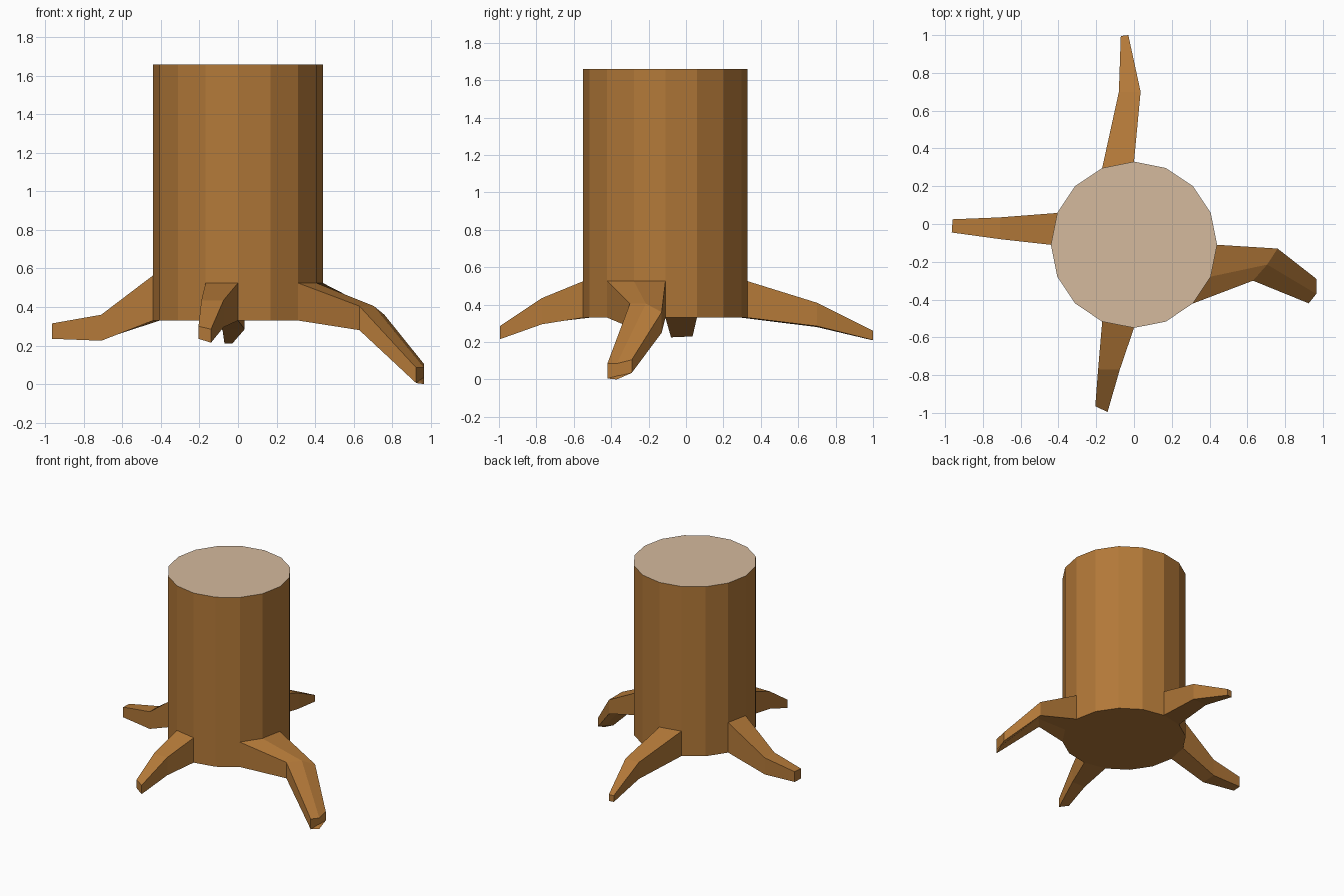
import bpy, bmesh, math

if "Cube" in bpy.data.objects:
    bpy.data.objects.remove(bpy.data.objects["Cube"])


def material(name, color):
    m = bpy.data.materials.new(name)
    m.diffuse_color = (*color, 1)
    m.use_nodes = True
    m.node_tree.nodes["Principled BSDF"].inputs["Base Color"].default_value = m.diffuse_color
    return m


BARK = material("bark", (0.45, 0.19, 0.04))
WOOD = material("cut_wood", (0.66, 0.49, 0.34))
SIDES, RADIUS, CENTER_Y, BASE, TOP = 16, 0.44, -0.11, 0.33, 1.66


def rim(i):
    a = 2 * math.pi * i / SIDES
    return RADIUS * math.cos(a), CENTER_Y + RADIUS * math.sin(a)


def finish(name, bm, materials):
    bmesh.ops.recalc_face_normals(bm, faces=bm.faces)
    mesh = bpy.data.meshes.new(name)
    bm.to_mesh(mesh)
    bm.free()
    for m in materials:
        mesh.materials.append(m)
    bpy.context.collection.objects.link(bpy.data.objects.new(name, mesh))


def loft(name, loops, cap_start=False, materials=(BARK,), end_material=0):
    bm = bmesh.new()
    rings = [[bm.verts.new(p) for p in loop] for loop in loops]
    for a, b in zip(rings, rings[1:]):
        for i in range(len(a)):
            j = (i + 1) % len(a)
            bm.faces.new((a[i], a[j], b[j], b[i]))
    if cap_start:
        bm.faces.new(rings[0])
    bm.faces.new(rings[-1]).material_index = end_material
    finish(name, bm, materials)


def root(name, rim_ids, base_top, sections):
    # Starts on the trunk facets; sections hold columns of (x, y, top z, bottom z)
    start = [(*rim(i), base_top, BASE) for i in rim_ids]
    loops = []
    for cols in [start] + sections:
        loops.append([c[:3] for c in cols] + [(c[0], c[1], c[3]) for c in reversed(cols)])
    loft(name, loops)


# Trunk with pale cut top
loft("trunk", [[(*rim(i), z) for i in range(SIDES)] for z in (BASE, TOP)],
     cap_start=True, materials=(BARK, WOOD), end_material=1)

# Four bent, tapering roots
root("back_root", (5, 4), 0.525, [
    [(-0.08, 0.70, 0.41, 0.28), (0.035, 0.70, 0.41, 0.285)],
    [(-0.07, 0.995, 0.26, 0.21), (-0.03, 1.0, 0.26, 0.21)]])
root("left_root", (7, 8), 0.565, [
    [(-0.71, 0.035, 0.36, 0.23), (-0.71, -0.08, 0.36, 0.225)],
    [(-0.96, 0.025, 0.315, 0.235), (-0.965, -0.045, 0.315, 0.235)]])
root("front_root", (11, 12), 0.525, [
    [(-0.19, -0.77, 0.435, 0.30), (-0.075, -0.77, 0.435, 0.295)],
    [(-0.205, -0.965, 0.30, 0.235), (-0.14, -0.995, 0.285, 0.215)]])
root("right_root", (14, 15, 16), 0.525, [
    [(0.63, -0.30, 0.405, 0.28), (0.705, -0.215, 0.405, 0.28), (0.76, -0.13, 0.36, 0.25)],
    [(0.925, -0.42, 0.085, 0.005), (0.965, -0.37, 0.085, 0.0), (0.965, -0.29, 0.105, 0.035)]])
